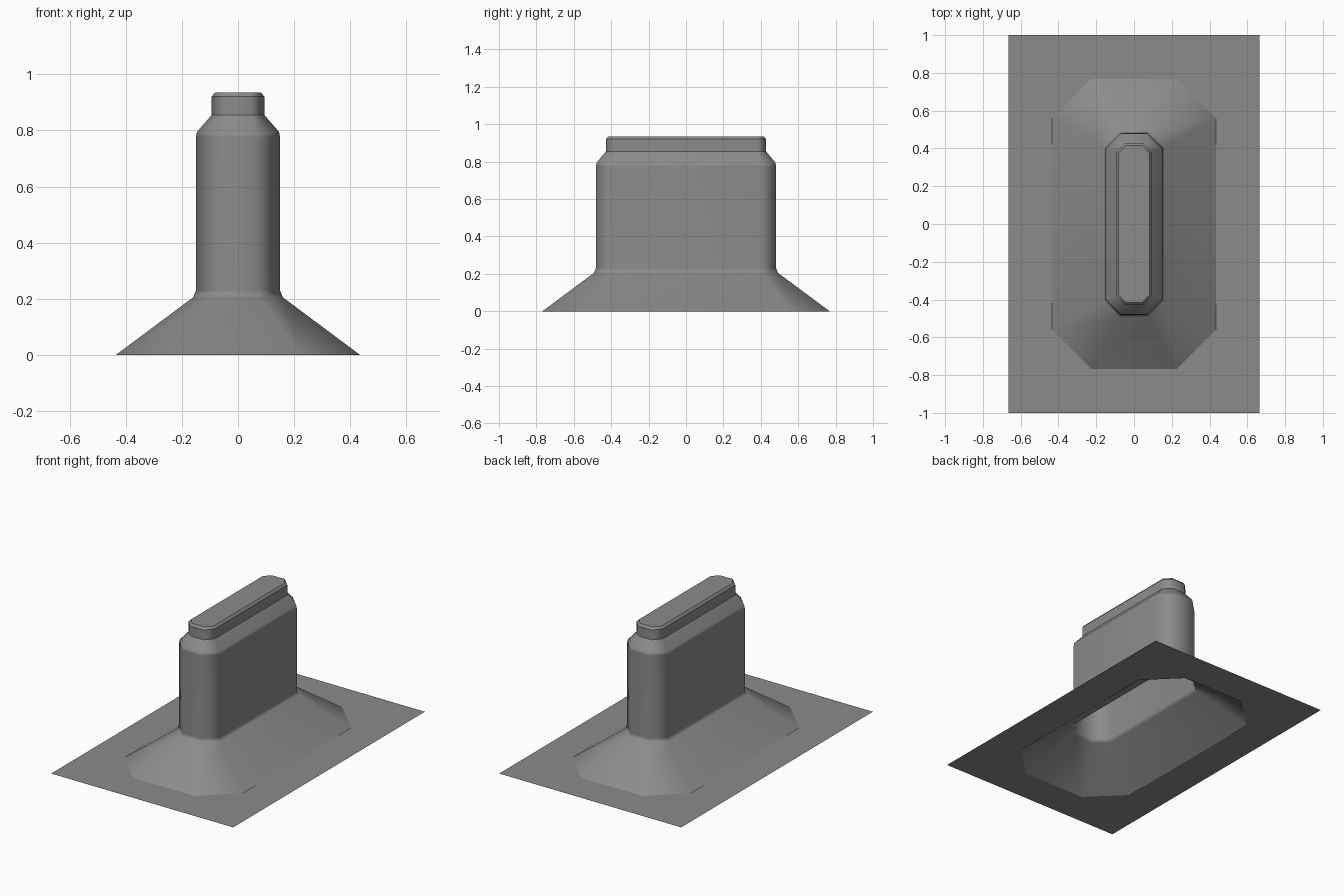
import bpy, bmesh

if "Cube" in bpy.data.objects:
    bpy.data.objects.remove(bpy.data.objects["Cube"])

grey = bpy.data.materials.new("mid grey")
grey.diffuse_color = (0.26, 0.26, 0.26, 1)
grey.use_nodes = True
grey.node_tree.nodes["Principled BSDF"].inputs["Base Color"].default_value = grey.diffuse_color

# Cross-sections: z, half width, half length, half flat in x, half flat in y, sharp edge
RINGS = [
    (0.000, 0.435, 0.768, 0.225, 0.560, False),
    (0.205, 0.160, 0.492, 0.075, 0.405, False),
    (0.230, 0.150, 0.482, 0.068, 0.400, False),
    (0.775, 0.150, 0.482, 0.068, 0.400, False),
    (0.795, 0.146, 0.478, 0.066, 0.398, False),
    (0.855, 0.094, 0.428, 0.048, 0.380, True),
    (0.920, 0.094, 0.428, 0.048, 0.380, True),
    (0.935, 0.082, 0.416, 0.043, 0.375, True),
]


def add_ring(bm, z, hx, hy, fx, fy):
    """Elongated octagon, counter-clockwise from the right side."""
    pts = [(hx, -fy), (hx, fy), (fx, hy), (-fx, hy),
           (-hx, fy), (-hx, -fy), (-fx, -hy), (fx, -hy)]
    return [bm.verts.new((x, y, z)) for x, y in pts]


def finish(bm, name):
    mesh = bpy.data.meshes.new(name)
    bm.to_mesh(mesh)
    bm.free()
    mesh.materials.append(grey)
    obj = bpy.data.objects.new(name, mesh)
    bpy.context.collection.objects.link(obj)
    return obj


# Flat base plate with an octagonal opening under the skirt
bm = bmesh.new()
hole = add_ring(bm, *RINGS[0][:5])
W, L = 0.665, 1.0
corners = [bm.verts.new((x, y, 0)) for x, y in
           ((W, -L), (W, L), (-W, L), (-W, -L))]
for k in range(4):
    a, b, c = hole[2 * k], hole[2 * k + 1], hole[(2 * k + 2) % 8]
    nxt = corners[(k + 1) % 4]
    bm.faces.new((b, a, corners[k], nxt))
    bm.faces.new((b, nxt, c))
finish(bm, "base_plate")

# Hollow pedestal: flared skirt, neck, shoulder and capped collar
bm = bmesh.new()
rings = [add_ring(bm, *r[:5]) for r in RINGS]
for lo, hi in zip(rings, rings[1:]):
    for i in range(8):
        j = (i + 1) % 8
        bm.faces.new((lo[i], lo[j], hi[j], hi[i])).smooth = True
bm.faces.new(rings[-1])
for ring, spec in zip(rings, RINGS):
    if spec[5]:
        for i in range(8):
            bm.edges.get((ring[i], ring[(i + 1) % 8])).smooth = False
pedestal = finish(bm, "pedestal")

# Keep the broad faces flat while the corners shade smoothly
mod = pedestal.modifiers.new("weighted_normals", 'WEIGHTED_NORMAL')
mod.keep_sharp = True
